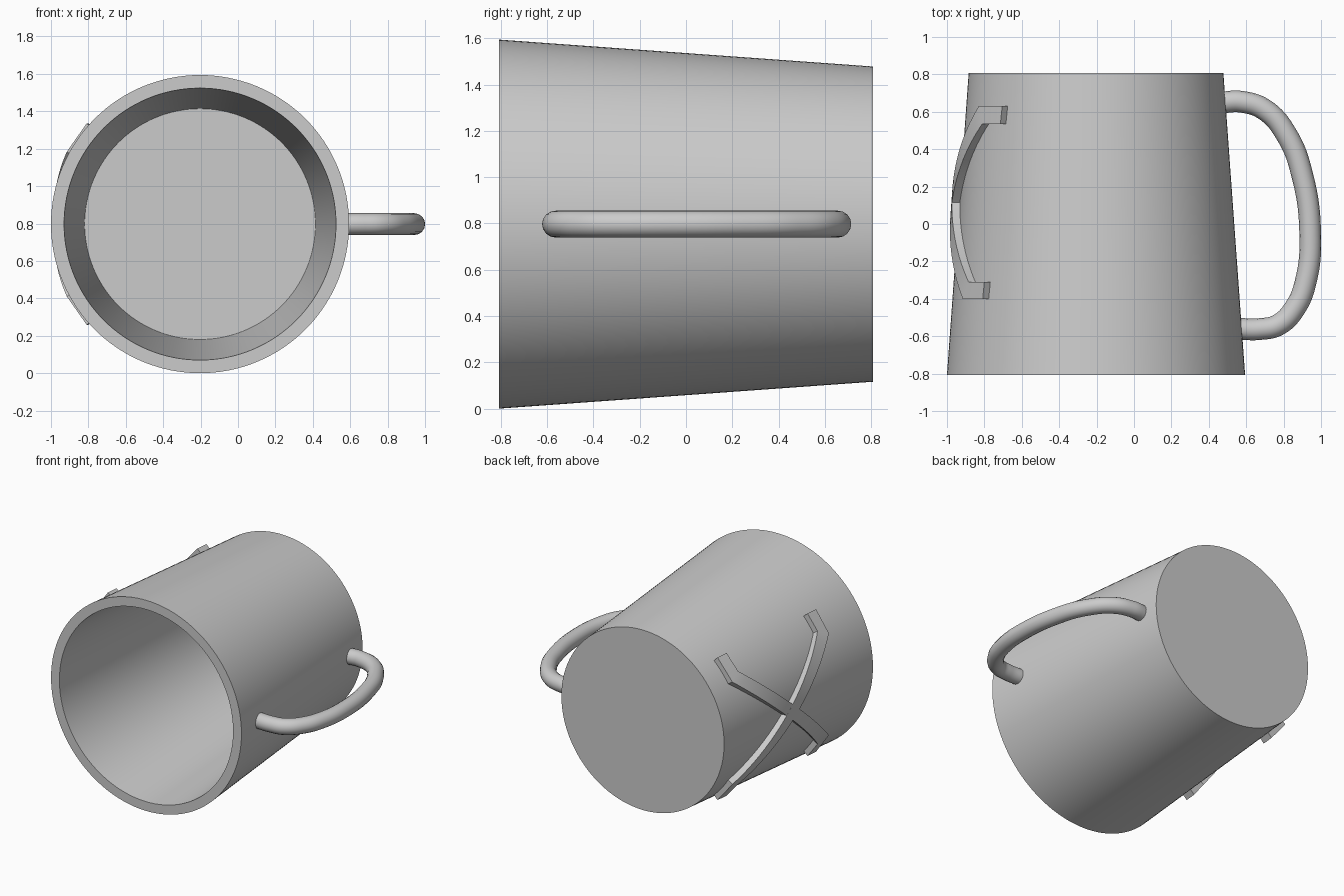
import bpy, bmesh, math
from mathutils import Vector

cube = bpy.data.objects.get("Cube")
if cube:
    bpy.data.objects.remove(cube, do_unlink=True)

AXIS_X, AXIS_Z = -0.203, 0.797
FRONT, BACK = -0.807, 0.807
R_FRONT, R_BACK = 0.797, 0.681

grey = bpy.data.materials.new("plain_grey")
grey.use_nodes = True
grey.diffuse_color = (0.6, 0.6, 0.6, 1)
grey.node_tree.nodes["Principled BSDF"].inputs["Base Color"].default_value = (0.6, 0.6, 0.6, 1)


def radius(y):
    """Outer radius of the tapered body at depth y."""
    return R_FRONT + (R_BACK - R_FRONT) * (y - FRONT) / (BACK - FRONT)


def finish(name, bm, angle=30):
    bmesh.ops.recalc_face_normals(bm, faces=bm.faces)
    mesh = bpy.data.meshes.new(name)
    bm.to_mesh(mesh)
    bm.free()
    mesh.materials.append(grey)
    obj = bpy.data.objects.new(name, mesh)
    bpy.context.collection.objects.link(obj)
    bpy.ops.object.select_all(action="DESELECT")
    obj.select_set(True)
    bpy.context.view_layer.objects.active = obj
    bpy.ops.object.shade_smooth_by_angle(angle=math.radians(angle))
    return obj


# Tapered cup body: spin a wall profile around its lying axis
def build_body():
    bm = bmesh.new()
    floor = 0.74
    profile = [(0, BACK), (R_BACK, BACK), (R_FRONT, FRONT),
               (R_FRONT - 0.07, FRONT), (0.617, floor), (0, floor)]
    centre = Vector((AXIS_X, 0, AXIS_Z))
    verts = [bm.verts.new(centre + Vector((r, y, 0))) for r, y in profile]
    edges = [bm.edges.new(pair) for pair in zip(verts, verts[1:])]
    bmesh.ops.spin(bm, geom=verts + edges, cent=centre, axis=(0, 1, 0),
                   angle=math.tau, steps=128)
    bmesh.ops.remove_doubles(bm, verts=bm.verts, dist=0.0005)
    finish("cup_body", bm)


# Round handle: tube swept along a smooth curve
def build_handle():
    path = [(0.47, 0.65), (0.57, 0.654), (0.70, 0.61), (0.82, 0.47), (0.90, 0.26),
            (0.942, -0.05), (0.92, -0.30), (0.86, -0.45), (0.77, -0.54),
            (0.67, -0.562), (0.55, -0.56)]
    curve = bpy.data.curves.new("handle", "CURVE")
    curve.dimensions = "3D"
    curve.bevel_depth = 0.058
    curve.bevel_resolution = 6
    curve.use_fill_caps = True
    spline = curve.splines.new("BEZIER")
    spline.bezier_points.add(len(path) - 1)
    for point, (x, y) in zip(spline.bezier_points, path):
        point.co = (x, y, AXIS_Z)
        point.handle_left_type = point.handle_right_type = "AUTO"
    curve.materials.append(grey)
    bpy.context.collection.objects.link(bpy.data.objects.new("handle", curve))


# Raised diagonal strap wrapped on the side, with feet turned along the rim direction
def build_strap(name, side):
    rows = [((0.535, 0.53), (0.63, 0.53))]
    start, end = ((0.535, 0.42), (0.63, 0.38)), ((-0.40, -0.38), (-0.31, -0.42))
    steps = 20
    for i in range(steps + 1):
        t = i / steps
        rows.append(tuple(tuple(a + (b - a) * t for a, b in zip(p, q))
                          for p, q in zip(start, end)))
    rows.append(((-0.40, -0.53), (-0.31, -0.53)))

    bm = bmesh.new()

    def place(y, z, lift):
        angle = math.asin(z / (radius(y) + 0.03))
        r = radius(y) + lift
        return bm.verts.new((AXIS_X - r * math.cos(angle), y,
                             AXIS_Z + side * r * math.sin(angle)))

    rings = []
    for a, b in rows:
        rings.append([place(*a, 0.043), place(*b, 0.043),
                      place(*b, -0.02), place(*a, -0.02)])
    for r0, r1 in zip(rings, rings[1:]):
        for k in range(4):
            n = (k + 1) % 4
            bm.faces.new((r0[k], r0[n], r1[n], r1[k]))
    bm.faces.new(rings[0])
    bm.faces.new(rings[-1])
    finish(name, bm, 20)


build_body()
build_handle()
build_strap("strap_rising", 1)
build_strap("strap_falling", -1)
